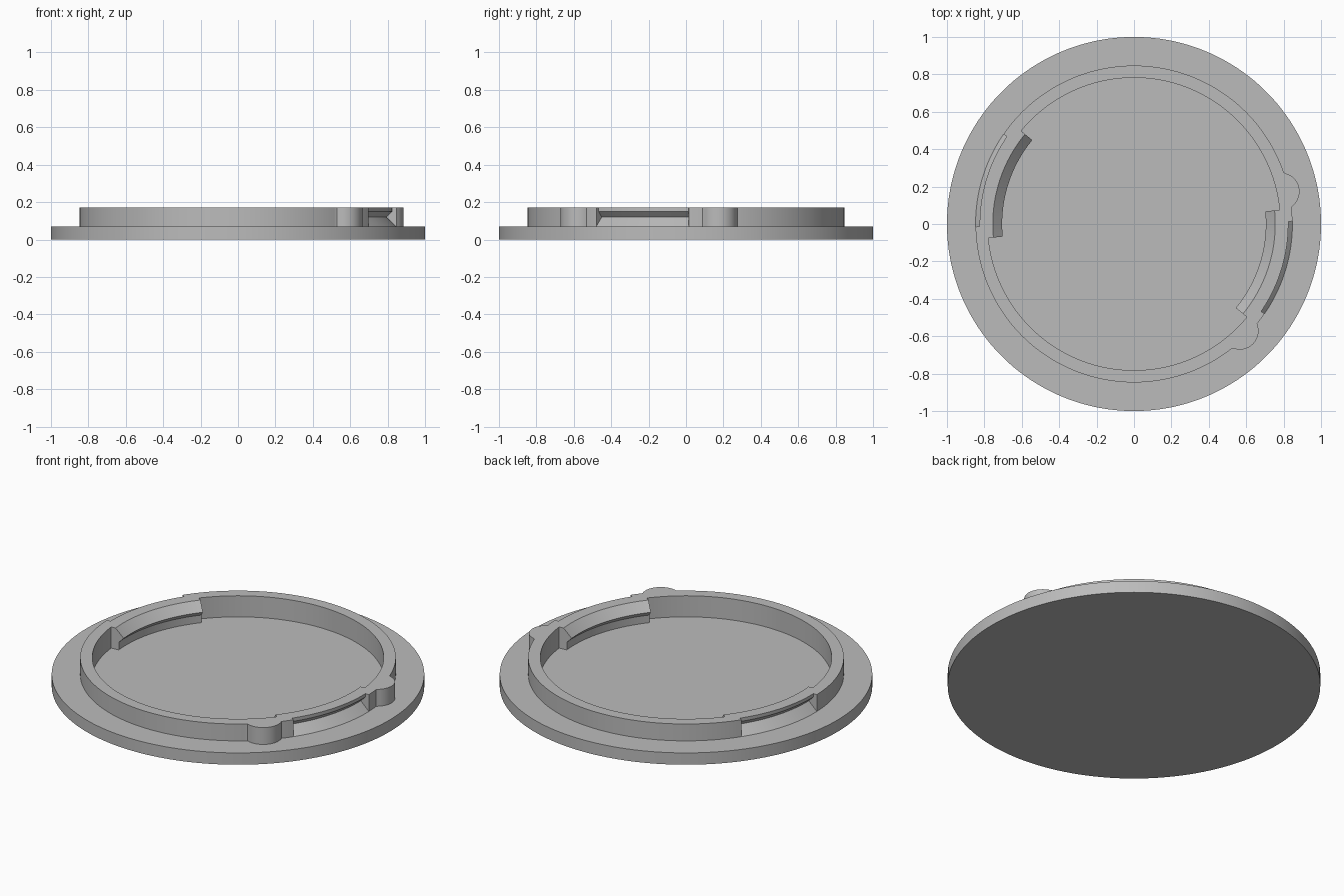
import bpy, bmesh, math

if "Cube" in bpy.data.objects:
    bpy.data.objects.remove(bpy.data.objects["Cube"])

OUTER, INNER, TOP, STEP, FLOOR = 0.847, 0.782, 0.17, 0.07, 0.045

grey = bpy.data.materials.new("plain grey")
grey.diffuse_color = (0.5, 0.5, 0.5, 1)
grey.use_nodes = True
grey.node_tree.nodes["Principled BSDF"].inputs["Base Color"].default_value = grey.diffuse_color


def finish(name, bm):
    bmesh.ops.remove_doubles(bm, verts=bm.verts[:], dist=1e-5)
    bmesh.ops.dissolve_degenerate(bm, edges=bm.edges[:], dist=1e-5)
    bmesh.ops.recalc_face_normals(bm, faces=bm.faces[:])
    mesh = bpy.data.meshes.new(name)
    bm.to_mesh(mesh)
    bm.free()
    mesh.materials.append(grey)
    ob = bpy.data.objects.new(name, mesh)
    bpy.context.collection.objects.link(ob)
    bpy.ops.object.select_all(action='DESELECT')
    ob.select_set(True)
    bpy.context.view_layer.objects.active = ob
    bpy.ops.object.shade_smooth_by_angle(angle=math.radians(25))
    return ob


def sweep(name, sections, closed):
    """Join a loop of (angle, profile) sections around the z axis."""
    bm = bmesh.new()
    rings = []
    for deg, profile in sections:
        a = math.radians(deg)
        rings.append([bm.verts.new((r * math.cos(a), r * math.sin(a), z))
                      for r, z in profile])
    n = len(rings[0])
    for i, ring in enumerate(rings):
        nxt = rings[(i + 1) % len(rings)]
        for j in range(n if closed else n - 1):
            k = (j + 1) % n
            bm.faces.new((ring[j], nxt[j], nxt[k], ring[k]))
    return finish(name, bm)


# Base disc with a shallow recessed floor
base = [(0, 0), (1, 0), (1, STEP), (0.80, STEP), (0.80, FLOOR), (0, FLOOR)]
sweep("base_disc", [(d, base) for d in range(0, 360, 2)], False)


# Finger tabs bulge out of the rim as two rounded bumps
def rim_radius(deg):
    best = OUTER
    for tab in (12.5, -45.3):
        phi = math.radians((deg - tab + 180) % 360 - 180)
        d, r = 0.804, 0.1
        s = r * r - (d * math.sin(phi)) ** 2
        if s > 0 and abs(phi) < 1:
            best = max(best, d * math.cos(phi) + math.sqrt(s))
    return best


# Rim cross-section: plain wall, inner rib and outer V groove
def rim_profile(deg, rib, groove):
    R = rim_radius(deg)
    if groove:
        out = [(R, FLOOR), (R, STEP), (0.795, 0.12), (0.825, 0.15), (0.825, TOP)]
    else:
        out = [(R, FLOOR), (R, STEP), (R, 0.12), (R, 0.15), (R, TOP)]
    if rib:
        ins = [(0.755, TOP), (0.705, 0.12), (0.735, 0.09), (0.735, FLOOR)]
    else:
        ins = [(INNER, TOP), (INNER, 0.12), (INNER, 0.09), (INNER, FLOOR)]
    return out + ins


def within(deg, lo, hi):
    return any(lo < (deg - turn + 180) % 360 - 180 < hi for turn in (0, 180))


def state(deg):
    return within(deg, -39.5, 5.5), within(deg, -34.5, 1.0)


# Rim wall: sections double up where the rib or groove starts and stops
sections = []
for i in range(720):
    deg = i * 0.5
    before, after = state(deg - 0.1), state(deg + 0.1)
    sections.append((deg, rim_profile(deg, *before)))
    if before != after:
        sections.append((deg, rim_profile(deg, *after)))
sweep("rim_wall", sections, True)
